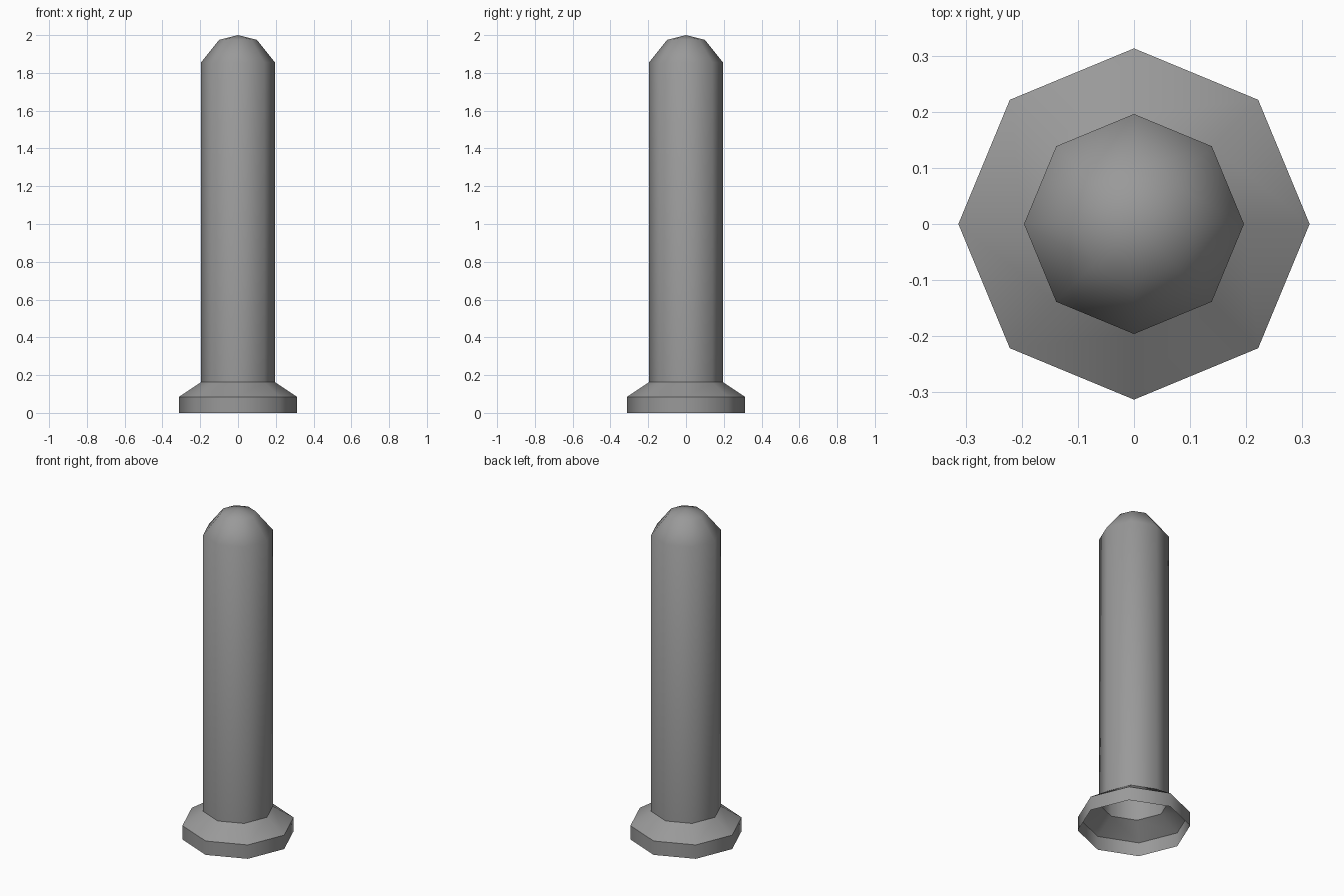
import bpy, bmesh, math

cube = bpy.data.objects.get("Cube")
if cube:
    bpy.data.objects.remove(cube, do_unlink=True)

SIDES = 8

grey = bpy.data.materials.new("mid grey")
grey.use_nodes = True
colour = (0.32, 0.32, 0.32, 1)
grey.diffuse_color = colour
grey.node_tree.nodes["Principled BSDF"].inputs["Base Color"].default_value = colour

# Hollow shell from bottom to top: foot rim, sloped shoulder, shaft, rounded tip
profile = [(0.313, 0), (0.313, 0.085), (0.196, 0.163),
           (0.196, 1.855), (0.1, 1.975), (0, 2)]

bm = bmesh.new()
verts = [bm.verts.new((r, 0, z)) for r, z in profile]
edges = [bm.edges.new(pair) for pair in zip(verts, verts[1:])]
bmesh.ops.spin(bm, geom=verts + edges, cent=(0, 0, 0), axis=(0, 0, 1),
               angle=math.tau, steps=SIDES, use_merge=True)
bmesh.ops.remove_doubles(bm, verts=bm.verts[:], dist=0.001)
bmesh.ops.recalc_face_normals(bm, faces=bm.faces[:])

# Make sure the open shell faces outward
side = max(bm.faces, key=lambda f: f.calc_area())
if side.normal.dot(side.calc_center_median()) < 0:
    bmesh.ops.reverse_faces(bm, faces=bm.faces[:])

mesh = bpy.data.meshes.new("round_post")
bm.to_mesh(mesh)
bm.free()
mesh.materials.append(grey)
post = bpy.data.objects.new("round_post", mesh)
bpy.context.collection.objects.link(post)

# Smooth round the shaft and tip, crisp edges at the foot
bpy.ops.object.select_all(action="DESELECT")
post.select_set(True)
bpy.context.view_layer.objects.active = post
bpy.ops.object.shade_smooth_by_angle(angle=math.radians(50))
